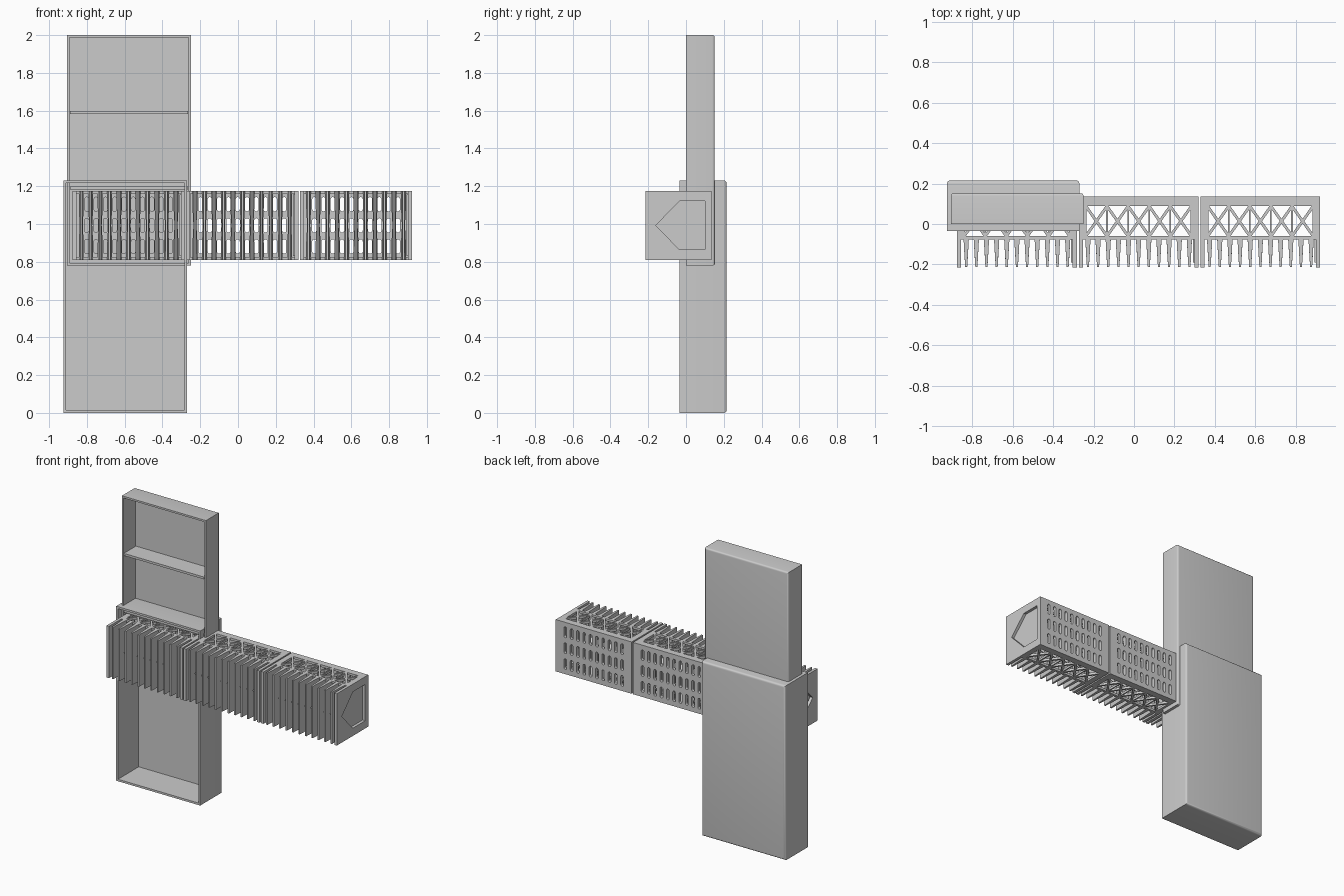
import bpy, bmesh, math
from mathutils import Matrix, Vector

if "Cube" in bpy.data.objects:
    bpy.data.objects.remove(bpy.data.objects["Cube"])


def finish(name, bm):
    bmesh.ops.recalc_face_normals(bm, faces=bm.faces[:])
    me = bpy.data.meshes.new(name)
    bm.to_mesh(me)
    bm.free()
    ob = bpy.data.objects.new(name, me)
    bpy.context.collection.objects.link(ob)
    return ob


def add_box(bm, x0, x1, y0, y1, z0, z1):
    m = Matrix.Translation(((x0 + x1) / 2, (y0 + y1) / 2, (z0 + z1) / 2)) \
        @ Matrix.Diagonal((x1 - x0, y1 - y0, z1 - z0, 1))
    return bmesh.ops.create_cube(bm, size=1, matrix=m)['verts']


def add_prism(bm, rings):
    """Solid between two matching closed rings of points."""
    a, b = [[bm.verts.new(p) for p in r] for r in rings]
    n = len(a)
    bm.faces.new(a)
    bm.faces.new(b[::-1])
    for i in range(n):
        bm.faces.new((a[i], b[i], b[(i + 1) % n], a[(i + 1) % n]))


def cut(ob, cutter):
    cutter.hide_render = True
    cutter.hide_viewport = True
    mod = ob.modifiers.new("cut", 'BOOLEAN')
    mod.operation = 'DIFFERENCE'
    mod.solver = 'EXACT'
    mod.object = cutter


def repeat(ob):
    mod = ob.modifiers.new("three_racks", 'ARRAY')
    mod.count = 3
    mod.use_relative_offset = False
    mod.use_constant_offset = True
    mod.constant_offset_displace = (PITCH, 0, 0)


# Open-fronted trays: rounded rear edges, inset and pushed-in front
def tray(name, x0, x1, y0, y1, z0, z1, wall, radius):
    bm = bmesh.new()
    add_box(bm, x0, x1, y0, y1, z0, z1)
    front = [f for f in bm.faces if f.calc_center_median().y < y0 + 1e-4]
    bmesh.ops.inset_region(bm, faces=front, thickness=wall)
    res = bmesh.ops.extrude_face_region(bm, geom=front)
    vs = [g for g in res['geom'] if isinstance(g, bmesh.types.BMVert)]
    bmesh.ops.translate(bm, verts=vs, vec=(0, y1 - y0 - wall, 0))
    if front[0].is_valid:
        bmesh.ops.delete(bm, geom=front, context='FACES_ONLY')
    rear = [e for e in bm.edges if all(v.co.y > y1 - 1e-4 for v in e.verts)]
    bmesh.ops.bevel(bm, geom=rear, offset=radius, segments=4, profile=0.5, affect='EDGES')
    ob = finish(name, bm)
    bpy.context.view_layer.objects.active = ob
    ob.select_set(True)
    bpy.ops.object.shade_smooth_by_angle(angle=math.radians(30))
    ob.select_set(False)
    return ob


tray("lower_tray", -0.925, -0.27, -0.035, 0.215, 0, 1.23, 0.02, 0.015)
tray("upper_tray", -0.905, -0.25, 0.0, 0.152, 0.78, 2.0, 0.018, 0.013)
bm = bmesh.new()
for z in (1.19, 1.59):
    add_box(bm, -0.89, -0.265, 0.0, 0.14, z - 0.008, z + 0.008)
finish("upper_tray_shelves", bm)

# Rack dimensions (first rack; the others are repeated along x)
X0, W, PITCH = -0.875, 0.592, 0.602
Y0, Y1, Z0, Z1 = -0.215, 0.135, 0.81, 1.175
ZM = (Z0 + Z1) / 2
X1 = X0 + W
T = 0.02
PENT = [(-0.16, ZM), (-0.035, ZM + 0.128), (0.10, ZM + 0.128),
        (0.10, ZM - 0.128), (-0.035, ZM - 0.128)]

# End plates with the arrow-shaped opening
bm = bmesh.new()
add_box(bm, X0, X0 + T, Y0, Y1, Z0, Z1)
add_box(bm, X1 - T, X1, Y0, Y1, Z0, Z1)
ends = finish("rack_end_plates", bm)
bm = bmesh.new()
add_prism(bm, [[(x, y, z) for y, z in PENT] for x in (X0 - 0.05, X1 + 0.05)])
cut(ends, finish("arrow_cutter", bm))
repeat(ends)

# Backing behind the right-hand opening
bm = bmesh.new()
add_box(bm, X1 - T - 0.008, X1 - T, -0.19, Y1 - 0.01, Z0 + 0.02, Z1 - 0.02)
repeat(finish("opening_backing", bm))

# Slotted back plate
bm = bmesh.new()
add_box(bm, X0 + T, X1 - T, Y1 - 0.022, Y1, Z0, Z1)
back = finish("rack_back_plate", bm)
bm = bmesh.new()
COLS = 10
for i in range(COLS):
    x = X0 + 0.05 + (W - 0.10) * (i + 0.5) / COLS
    for j in (-1, 0, 1):
        z, r, h = ZM + j * 0.112, 0.011, 0.027
        ring = [(x + r * math.cos(a), z + r * math.sin(a) + (h if a < math.pi + .01 else -h))
                for a in [math.pi * k / 6 for k in range(7)]]
        ring += [(2 * x - px, 2 * z - pz) for px, pz in ring]
        add_prism(bm, [[(px, y, pz) for px, pz in ring] for y in (Y1 - 0.05, Y1 + 0.03)])
cut(back, finish("slot_cutter", bm))
repeat(back)

# Lattice roof and floor
bm = bmesh.new()
YA, YB, CELLS = -0.06, 0.088, 5
XA, XB = X0 + 0.035, X1 - 0.035
TH = 0.016
for z0 in (Z0, Z1 - TH):
    z1 = z0 + TH
    add_box(bm, X0 + T, X1 - T, -0.077, YA, z0, z1)
    add_box(bm, X0 + T, X1 - T, YB, Y1 - 0.022, z0, z1)
    add_box(bm, X0 + T, XA, YA, YB, z0, z1)
    add_box(bm, XB, X1 - T, YA, YB, z0, z1)
    cw, hw = (XB - XA) / CELLS, 0.0085
    for i in range(CELLS):
        a, b = XA + i * cw, XA + (i + 1) * cw
        for p, q in ((a, b), (b, a)):
            ring = [(p - hw, YA), (p + hw, YA), (q + hw, YB), (q - hw, YB)]
            add_prism(bm, [[(x, y, z) for x, y in ring] for z in (z0, z1)])
    # thin cross bar closing the diamonds
    for i in range(CELLS + 1):
        x = XA + i * cw
        add_box(bm, x - 0.004, x + 0.004, YA, YB, z0, z1)
repeat(finish("rack_lattice", bm))

# Tapered front fins, each notched to the arrow profile
bm = bmesh.new()
FINS = 11
prof = [(-0.075, Z0), (Y0 + 0.002, Z0), (Y0 + 0.002, Z1), (-0.075, Z1),
        (-0.075, ZM + 0.09), (-0.165, ZM), (-0.075, ZM - 0.09)]
for i in range(FINS):
    x = X0 + T + (W - 2 * T) * (i + 0.5) / FINS
    half = [0.005 if y < -0.2 else 0.008 if y < -0.1 else 0.013 for y, z in prof]
    halves = []
    for part in ((0, 1, (Y0 + 0.002, ZM), 5, 6), (3, 2, (Y0 + 0.002, ZM), 5, 4)):
        pts = [(0.005, p) if isinstance(p, tuple) else (half[p], prof[p]) for p in part]
        add_prism(bm, [[(x + s * h, y, z) for h, (y, z) in pts] for s in (-1, 1)])
repeat(finish("rack_fins", bm))
